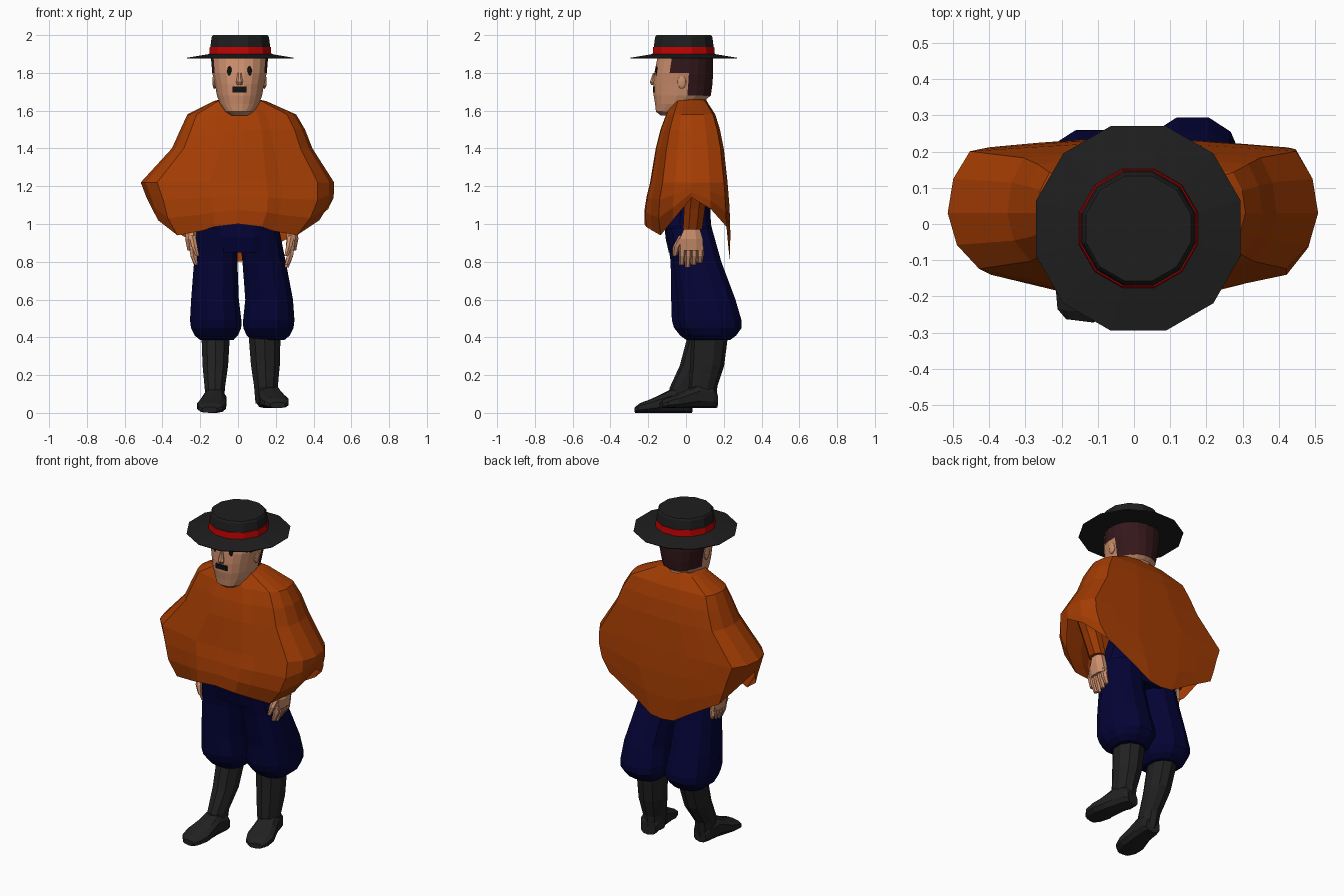
import bpy, bmesh, math
from mathutils import Matrix, Vector
from mathutils.bvhtree import BVHTree

cube = bpy.data.objects.get("Cube")
if cube:
    bpy.data.objects.remove(cube)


def material(name, *rgb):
    m = bpy.data.materials.new(name)
    m.use_nodes = True
    m.diffuse_color = (*rgb, 1)
    m.node_tree.nodes["Principled BSDF"].inputs["Base Color"].default_value = (*rgb, 1)
    return m


ORANGE = material("burnt orange cloth", .37, .046, .001)
NAVY = material("navy cloth", .001, .001, .037)
FELT = material("charcoal felt", .013, .013, .013)
LEATHER = material("black leather", .015, .015, .015)
RED = material("red ribbon", .53, .001, .001)
SKIN = material("skin", .62, .28, .155)
HAIR = material("dark brown hair", .035, .009, .011)
BLACK = material("black", .005, .005, .005)


def finish(name, bm, mat, matrix=None):
    """Turn a bmesh into a named, flat shaded object."""
    if matrix:
        bm.transform(matrix)
    bmesh.ops.recalc_face_normals(bm, faces=bm.faces)
    mesh = bpy.data.meshes.new(name)
    bm.to_mesh(mesh)
    bm.free()
    mesh.materials.append(mat)
    obj = bpy.data.objects.new(name, mesh)
    bpy.context.collection.objects.link(obj)
    return obj


def skin(name, rows, mat, cap=True, matrix=None):
    """Bridge closed rows of points with quads."""
    bm = bmesh.new()
    rings = [[bm.verts.new(p) for p in row] for row in rows]
    n = len(rings[0])
    for a, b in zip(rings, rings[1:]):
        for i in range(n):
            j = (i + 1) % n
            bm.faces.new((a[i], a[j], b[j], b[i]))
    if cap:
        bm.faces.new(rings[0])
        bm.faces.new(rings[-1])
    return finish(name, bm, mat, matrix)


def power(v, p):
    return math.copysign(abs(v) ** p, v)


def loft(name, rings, mat, n=12, p=1.0, upright=False, matrix=None):
    """Rings are (x, y, z, radius, radius); upright rings face along y."""
    rows = []
    for x, y, z, r, s in rings:
        row = []
        for i in range(n):
            a = 2 * math.pi * (i + .5) / n
            u, v = r * power(math.cos(a), p), s * power(math.sin(a), p)
            row.append((x + u, y, z + v) if upright else (x + u, y + v, z))
        rows.append(row)
    return skin(name, rows, mat, matrix=matrix)


def ball(name, centre, size, mat):
    bm = bmesh.new()
    bmesh.ops.create_icosphere(bm, subdivisions=2, radius=1)
    return finish(name, bm, mat, Matrix.Translation(centre) @ Matrix.Diagonal((*size, 1)))


def mix(a, b, t):
    return a + (b - a) * t


def sample(table, z):
    """Interpolate a table sorted by falling height."""
    for a, b in zip(table, table[1:]):
        if z >= b[0]:
            t = (a[0] - z) / (a[0] - b[0])
            return [mix(u, v, t) for u, v in zip(a[1:], b[1:])]
    return table[-1][1:]


# Hat: brim, ribbon and tapered crown
def hat_part(name, mat, *profile):
    loft(name, [(.012, -.012, z, r, r) for z, r in profile], mat)


hat_part("hat_brim", FELT, (1.875, .29), (1.88, .293), (1.9, .17))
hat_part("hat_ribbon", RED, (1.89, .171), (1.938, .167))
hat_part("hat_crown", FELT, (1.89, .166), (1.945, .163), (1.99, .157), (2, .15))

# Head, with hair on the faces behind the ears and at the temples
head_profile = [(1.575, -.095, .045, .04), (1.595, -.09, .075, .07), (1.635, -.045, .104, .12),
                (1.68, -.02, .121, .153), (1.74, -.016, .132, .158),
                (1.8, -.012, .146, .157), (1.89, -.003, .154, .148)]
head = loft("head", [(.008, y, z, r, s) for z, y, r, s in head_profile], SKIN, n=20, p=.94)
head.data.materials.append(HAIR)
for f in head.data.polygons:
    _, y, z = f.center
    if (z > 1.68 and y > 0) or (z > 1.8 and y > -.095):
        f.material_index = 1
loft("neck", [(.005, .03, 1.5, .085, .085), (.005, .03, 1.7, .08, .08)], SKIN)

# Face details rest on the front of the head
face = BVHTree.FromPolygons([v.co for v in head.data.vertices],
                            [f.vertices for f in head.data.polygons])


def on_face(x, z):
    return face.ray_cast(Vector((x, -1, z)), Vector((0, 1, 0)))[0]


for side, s in (("left", 1), ("right", -1)):
    ball(side + "_eye", on_face(.008 + .053 * s, 1.81), (.013, .007, .026), BLACK)
    ball(side + "_ear", (.008 + .133 * s, -.022, 1.755), (.011, .024, .04), SKIN)
lip = on_face(.008, 1.712)
loft("moustache", [(lip.x, lip.y - .003, lip.z, .052, .021),
                   (lip.x, lip.y + .006, lip.z, .052, .021)], BLACK, n=4, upright=True)
loft("nose", [(.008, *on_face(.008, z).yz, r, s) for z, r, s in
              ((1.735, .014, .012), (1.752, .02, .022), (1.8, .01, .008))], SKIN, n=8)

# Poncho: height, centre, half width, front depth, back depth
drape = [(1.66, .008, .1, .05, .09), (1.65, .01, .14, .075, .11), (1.58, .02, .288, .105, .155),
         (1.5, .025, .33, .135, .18), (1.4, .022, .372, .16, .2), (1.22, -.003, .512, .19, .22),
         (1.1, .018, .487, .22, .23), (1, 0, .44, .22, .235), (.95, -.005, .39, .205, .235),
         (.8, 0, .25, .2, .232)]
# Fold columns from front to back: x share, y share, hem height
folds = [(0, -1, 1), (.3, -.98, .985), (.45, -.87, .965), (.83, -.7, .94),
         (.95, -.4, 1.02), (1, 0, 1.14), (.97, .5, 1.08), (.88, .9, .985),
         (.6, .95, .885), (.3, 1, .81), (0, 1, .8)]
columns = folds + [(-x, y, h) for x, y, h in folds[-2:0:-1]]


def drape_point(column, z):
    x, y, _ = column
    centre, width, front, back = sample(drape, z)
    return (centre + x * width, .03 + y * (front + .03 if y < 0 else back - .03), z)


rows = [[drape_point(c, row[0]) for c in columns] for row in drape[:6]]
rows += [[drape_point(c, mix(1.22, c[2], t)) for c in columns] for t in (.33, .67, 1)]
collar = [(x * .6, .03 + (y - .03) * .6, z - .03) for x, y, z in rows[0]]
skin("poncho", [collar] + rows, ORANGE, cap=False)

# Sleeves and hands
for side, s in (("left", 1), ("right", -1)):
    flip = Matrix.Translation((.02, .01, 0)) @ Matrix.Diagonal((s, 1, 1, 1))
    loft(side + "_sleeve", [(.2, .04, 1.5, .07, .07), (.38, .05, 1.2, .065, .065),
                            (.32, .035, 1.08, .055, .06), (.275, .025, .97, .042, .055)],
         ORANGE, n=8, matrix=flip)
    loft(side + "_palm", [(.268, .022, .99, .03, .04), (.268, .018, .92, .034, .066),
                          (.26, .02, .86, .03, .068)], SKIN, n=8, matrix=flip)
    for k, finger in enumerate(("index", "middle", "ring", "little")):
        y, tip = -.03 + .032 * k, .77 + .012 * abs(k - 1)
        loft(f"{side}_{finger}_finger", [(.262, y, .88, .02, .018), (.255, y, .83, .019, .018),
                                         (.238, y - .003, tip, .012, .013)],
             SKIN, n=6, matrix=flip)
    loft(side + "_thumb", [(.262, -.025, .94, .02, .022), (.25, -.06, .88, .018, .02),
                           (.235, -.07, .83, .011, .012)], SKIN, n=6, matrix=flip)

# Trousers: hips, then two baggy legs gathered at the boots
loft("hips", [(.005, .02, 1.2, .15, .11), (.005, .01, 1, .21, .125),
              (.007, .02, .93, .22, .133), (.012, .035, .85, .21, .13)], NAVY, p=.8)
leg_profile = [(.98, .11, .015, .11, .125), (.8, .118, .045, .118, .13),
               (.6, .122, .075, .13, .158), (.49, .118, .092, .14, .172),
               (.45, .116, .098, .137, .166), (.41, .115, .1, .118, .135), (.385, .112, .1, .09, .1)]
for side, s in (("left", 1), ("right", -1)):
    rings = []
    for z, x, y, r, d in leg_profile:
        drift = min(1, (.98 - z) / .4) if s > 0 else 0
        rings.append((s * x + .045 * drift, y + .035 * drift, z, r, d))
    loft(side + "_trouser_leg", rings, NAVY, p=.85)

# Boots: shaft plus a foot turned outward
foot = [(0, .045, .04), (-.025, .058, .06), (-.1, .062, .065), (-.16, .07, .05),
        (-.22, .08, .036), (-.275, .068, .026), (-.3, .04, .016)]
shafts = {"right": [(-.118, .11, .43, .08, .095), (-.12, .055, .25, .071, .088),
                    (-.123, -.015, .13, .056, .073), (-.12, -.025, .03, .05, .06)],
          "left": [(.14, .127, .43, .09, .098), (.145, .112, .25, .08, .09),
                   (.148, .09, .14, .066, .076), (.145, .095, .05, .055, .064)]}
stance = {"right": ((-.113, .03, 0), -7), "left": ((.143, .16, .025), 13)}
for side, rings in shafts.items():
    loft(side + "_boot_shaft", rings, LEATHER, n=10)
    heel, turn = stance[side]
    place = Matrix.Translation(heel) @ Matrix.Rotation(math.radians(turn), 4, "Z")
    loft(side + "_boot_foot", [(0, y, h, r, h) for y, r, h in foot], LEATHER,
         n=10, p=.75, upright=True, matrix=place)
